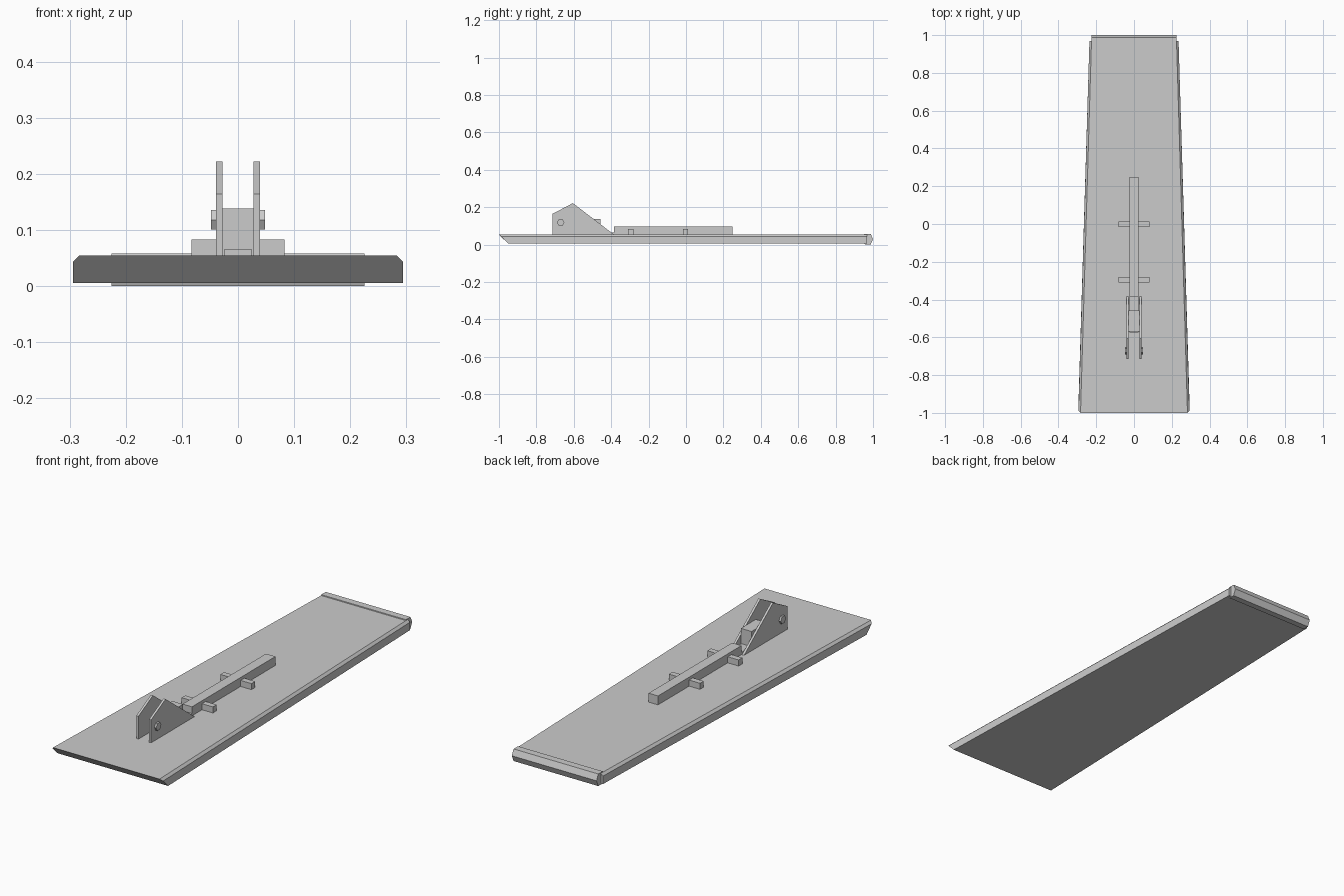
import bpy, bmesh, math

if "Cube" in bpy.data.objects:
    bpy.data.objects.remove(bpy.data.objects["Cube"])

grey = bpy.data.materials.new("light_grey")
grey.diffuse_color = (0.6, 0.6, 0.6, 1)
grey.use_nodes = True
grey.node_tree.nodes["Principled BSDF"].inputs["Base Color"].default_value = grey.diffuse_color


def finish(name, bm):
    bmesh.ops.recalc_face_normals(bm, faces=bm.faces)
    me = bpy.data.meshes.new(name)
    bm.to_mesh(me)
    bm.free()
    me.materials.append(grey)
    ob = bpy.data.objects.new(name, me)
    bpy.context.collection.objects.link(ob)
    return ob


def loft(name, a, b):
    """Solid between two matching outlines of 3D points."""
    bm = bmesh.new()
    va = [bm.verts.new(p) for p in a]
    vb = [bm.verts.new(p) for p in b]
    bm.faces.new(va)
    bm.faces.new(vb[::-1])
    n = len(a)
    for i in range(n):
        j = (i + 1) % n
        bm.faces.new((va[i], vb[i], vb[j], va[j]))
    return finish(name, bm)


def extrude_x(name, profile, x0, x1):
    """Extrude a (y, z) profile along x."""
    return loft(name, [(x0, y, z) for y, z in profile],
                [(x1, y, z) for y, z in profile])


def box(name, x, y0, y1, z0, z1):
    return extrude_x(name, [(y0, z0), (y1, z0), (y1, z1), (y0, z1)], -x, x)


def board_section(w, chamfer, y_low, y_mid, y_top):
    return [(-w, y_low, 0.005), (w, y_low, 0.005), (w, y_mid, 0.043),
            (w - chamfer, y_top, 0.054), (chamfer - w, y_top, 0.054), (-w, y_mid, 0.043)]


# Tapered board with chamfered top edges and an undercut front
loft("board", board_section(0.294, 0.011, -0.95, -0.988, -1.0),
     board_section(0.236, 0.011, 0.968, 0.968, 0.968))

# Six-sided bar across the narrow end
extrude_x("end_bar", [(0.953, 0.058), (0.987, 0.058), (1.0, 0.03),
                      (0.987, 0.0), (0.957, 0.0), (0.945, 0.03)], -0.225, 0.225)

# Bracket plates with hexagonal bolt heads
plate = [(-0.715, 0.05), (-0.715, 0.164), (-0.605, 0.222), (-0.385, 0.054), (-0.385, 0.05)]
bolt = [(-0.67 + 0.02 * math.cos(k * math.pi / 3),
         0.118 + 0.02 * math.sin(k * math.pi / 3)) for k in range(6)]
for side, s in (("left", -1), ("right", 1)):
    extrude_x("bracket_plate_" + side, plate, s * 0.028, s * 0.039)
    extrude_x("bolt_head_" + side, bolt, s * 0.0385, s * 0.048)

# Block held between the plates and its low foot
box("bracket_block", 0.0285, -0.57, -0.457, 0.05, 0.138)
box("block_foot", 0.025, -0.575, -0.385, 0.05, 0.065)

# Long rail with two cross bars
box("rail", 0.025, -0.385, 0.248, 0.05, 0.097)
for i, y in enumerate((-0.295, -0.002)):
    box("cross_bar_%d" % (i + 1), 0.083, y - 0.014, y + 0.014, 0.05, 0.083)
